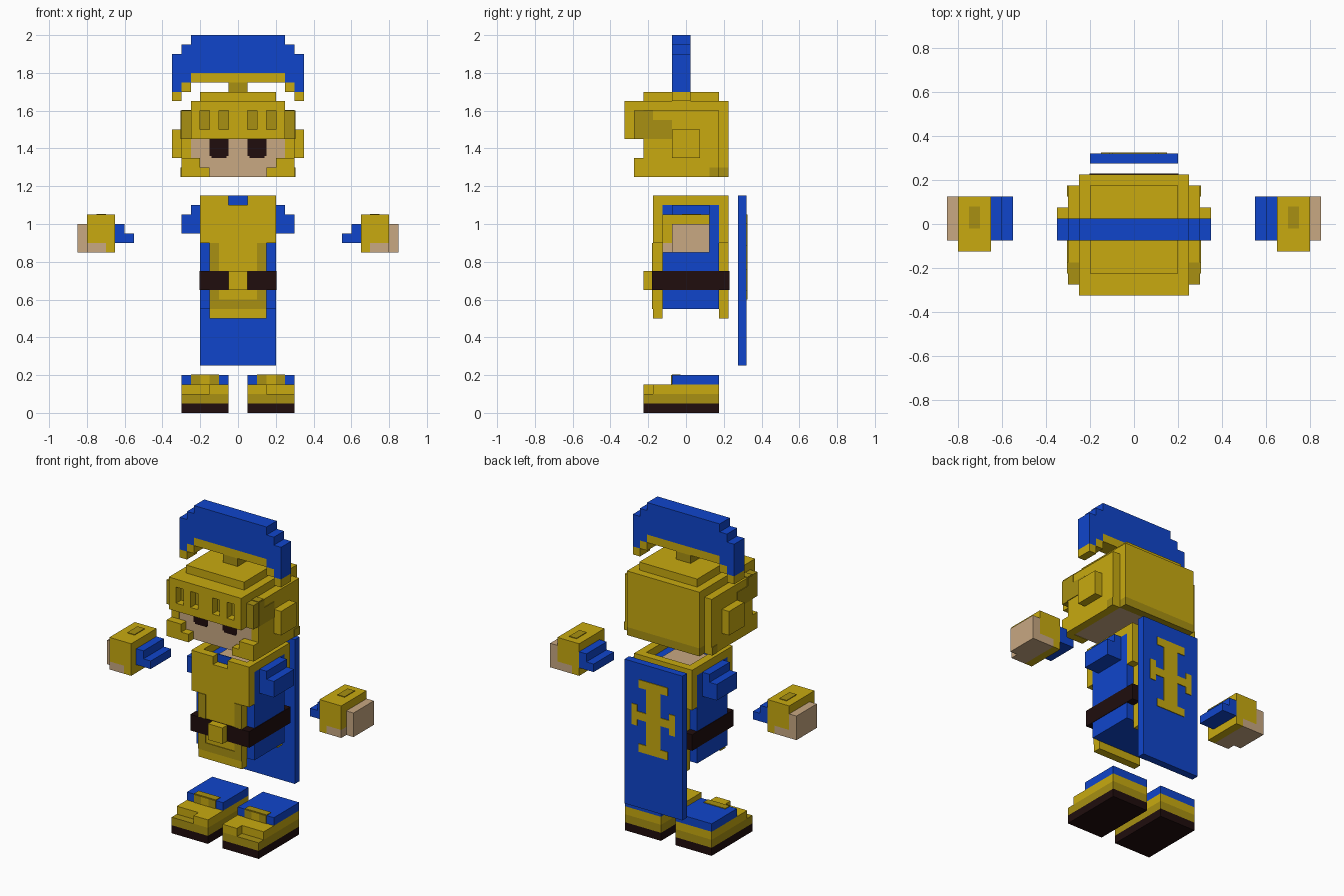
import bpy, bmesh
from mathutils import Matrix, Vector


def material(name, r, g, b):
    m = bpy.data.materials.new(name)
    m.diffuse_color = (r, g, b, 1)
    return m


GOLD = material("gold", 0.58, 0.402, 0.005)
SHADE = material("dark_gold", 0.392, 0.28, 0.006)
BLUE = material("blue", 0.005, 0.06, 0.6)
SKIN = material("skin", 0.578, 0.392, 0.223)
DARK = material("dark_brown", 0.014, 0.004, 0.004)
T = 0.004  # thickness of painted plates


def part(name, mat, *boxes, mirror=False):
    """One object made of boxes (x0, x1, y0, y1, z0, z1), optionally mirrored in x."""
    bm = bmesh.new()
    for x0, x1, y0, y1, z0, z1 in boxes:
        spans = [(x0, x1), (-x1, -x0)] if mirror else [(x0, x1)]
        for a, b in spans:
            mid = Vector(((a + b) / 2, (y0 + y1) / 2, (z0 + z1) / 2))
            m = Matrix.Translation(mid) @ Matrix.Diagonal((b - a, y1 - y0, z1 - z0, 1))
            bmesh.ops.create_cube(bm, size=1, matrix=m)
    me = bpy.data.meshes.new(name)
    bm.to_mesh(me)
    bm.free()
    me.materials.append(mat)
    ob = bpy.data.objects.new(name, me)
    bpy.context.collection.objects.link(ob)
    return ob


# Plume with stepped outline, its gold holder and the post
PY = (-0.075, 0.025)
part("plume", BLUE, (-0.25, 0.25, *PY, 1.8, 2.0))
part("plume_ends", BLUE, (0.25, 0.3, *PY, 1.75, 1.95), (0.3, 0.35, *PY, 1.7, 1.9), mirror=True)
part("plume_holder", GOLD, (-0.25, 0.25, *PY, 1.75, 1.8))
part("plume_holder_ends", GOLD, (0.25, 0.3, *PY, 1.7, 1.75), (0.3, 0.35, *PY, 1.65, 1.7), mirror=True)
part("plume_post", SHADE, (-0.05, 0.05, *PY, 1.7, 1.75))

# Head and eyes
part("head", SKIN, (-0.25, 0.25, -0.222, 0.175, 1.25, 1.6))
part("eyes", DARK, (0.05, 0.15, -0.222 - T, -0.222, 1.36, 1.45),
     (0.06, 0.14, -0.222 - T, -0.222, 1.35, 1.36), mirror=True)

# Helmet shell
part("helmet_top", GOLD, (-0.25, 0.25, -0.325, 0.225, 1.6, 1.65),
     (-0.2, 0.2, -0.225, 0.175, 1.65, 1.7))
part("helmet_back", GOLD, (-0.25, 0.25, 0.175, 0.225, 1.3, 1.6))
part("helmet_back_rim", SHADE, (-0.25, 0.25, 0.175, 0.225, 1.25, 1.3))
part("helmet_sides", GOLD, (0.25, 0.3, -0.225, 0.175, 1.25, 1.6), mirror=True)
part("helmet_ears", GOLD, (0.3, 0.35, -0.075, 0.075, 1.35, 1.5), mirror=True)
part("cheek_guards", GOLD, (0.2, 0.3, -0.275, -0.225, 1.25, 1.35),
     (0.15, 0.2, -0.275, -0.225, 1.25, 1.3), mirror=True)
part("helmet_side_paint", SHADE, (0.3, 0.3 + T, -0.225, -0.175, 1.45, 1.6),
     (0.3, 0.3 + T, -0.175, -0.075, 1.45, 1.55),
     (0.3, 0.3 + T, 0.125, 0.175, 1.25, 1.3),
     (0.25, 0.3, -0.225, -0.175, 1.6, 1.6 + T), mirror=True)

# Visor with open slots in front of a darker layer
part("visor_inner", SHADE, (-0.3, 0.3, -0.275, -0.225, 1.45, 1.6))
part("visor_bar", GOLD, (-0.25, 0.25, -0.325, -0.275, 1.45, 1.5),
     (-0.05, 0.05, -0.325, -0.275, 1.5, 1.6))
part("visor_posts", GOLD, (0.1, 0.15, -0.325, -0.275, 1.5, 1.6),
     (0.2, 0.25, -0.325, -0.275, 1.5, 1.6), mirror=True)

# Torso, neck and sleeves
part("torso", BLUE, (-0.2, 0.2, -0.125, 0.175, 0.55, 1.1))
part("neck", SKIN, (-0.1, 0.1, -0.075, 0.125, 1.1, 1.1 + T))
part("collar", BLUE, (-0.05, 0.05, -0.13, -0.125, 1.1, 1.15))
part("sleeves", BLUE, (0.2, 0.25, -0.075, 0.125, 0.95, 1.1),
     (0.25, 0.3, -0.075, 0.125, 0.95, 1.05), mirror=True)

# Tabard: front, back and shoulder straps
part("tabard_front", GOLD, (-0.2, 0.2, -0.175, -0.125, 0.9, 1.1),
     (-0.15, 0.15, -0.175, -0.125, 0.5, 0.9))
part("tabard_back", GOLD, (-0.2, 0.2, 0.175, 0.225, 0.9, 1.15),
     (-0.15, 0.15, 0.175, 0.225, 0.5, 0.9))
part("tabard_shoulders", GOLD, (0.05, 0.2, -0.175, -0.125, 1.1, 1.15),
     (0.15, 0.2, -0.125, 0.175, 1.1, 1.15), mirror=True)
part("tabard_trim", SHADE, (0.1, 0.15, -0.175 - T, -0.175, 0.55, 0.9),
     (0.0, 0.1, -0.175 - T, -0.175, 0.55, 0.6), mirror=True)

# Belt and buckle
part("belt", DARK, (-0.203, 0.203, -0.18, 0.229, 0.65, 0.75))
part("buckle", GOLD, (-0.05, 0.05, -0.225, -0.18, 0.65, 0.75))

# Cape and its cross
part("cape", BLUE, (-0.2, 0.2, 0.275, 0.321, 0.25, 1.15))
CY = (0.321, 0.325)
part("cape_cross", GOLD, (-0.05, 0.05, *CY, 0.6, 1.05), (-0.1, 0.1, *CY, 1.0, 1.05),
     (-0.1, 0.1, *CY, 0.6, 0.65), (-0.15, 0.15, *CY, 0.8, 0.85))
part("cape_cross_tips", GOLD, (0.11, 0.15, *CY, 0.76, 0.89), mirror=True)

# Floating hands: cuff, glove, fingers
part("cuffs", BLUE, (0.6, 0.65, -0.075, 0.125, 0.9, 1.0),
     (0.55, 0.6, -0.075, 0.125, 0.9, 0.95), mirror=True)
part("gloves", GOLD, (0.65, 0.8, -0.125, 0.125, 0.9, 1.05),
     (0.65, 0.7, -0.125, 0.125, 0.85, 0.9), mirror=True)
part("fingers", SKIN, (0.8, 0.85, -0.075, 0.125, 0.85, 1.0),
     (0.7, 0.8, -0.125, 0.125, 0.85, 0.9), mirror=True)
part("glove_studs", SHADE, (0.7, 0.75, -0.02, 0.08, 1.05, 1.05 + T), mirror=True)

# Shoes: sole, lower band, upper with inner toe block, blue ankle with strap
part("soles", DARK, (0.05, 0.3, -0.225, 0.175, 0, 0.05), mirror=True)
part("shoe_bands", SHADE, (0.05, 0.3, -0.225, 0.175, 0.05, 0.1), mirror=True)
part("shoe_uppers", GOLD, (0.05, 0.3, -0.175, 0.175, 0.1, 0.15),
     (0.05, 0.15, -0.225, -0.175, 0.1, 0.15), mirror=True)
part("ankles", BLUE, (0.05, 0.3, -0.075, 0.175, 0.15, 0.2), mirror=True)
part("strap_ends", SHADE, (0.1, 0.15, -0.075 - T, -0.075, 0.15, 0.2),
     (0.2, 0.25, -0.075 - T, -0.075, 0.15, 0.2),
     (0.1, 0.25, -0.075, -0.03, 0.2, 0.2 + T), mirror=True)
part("strap_middle", GOLD, (0.15, 0.2, -0.075 - T, -0.075, 0.15, 0.2), mirror=True)
